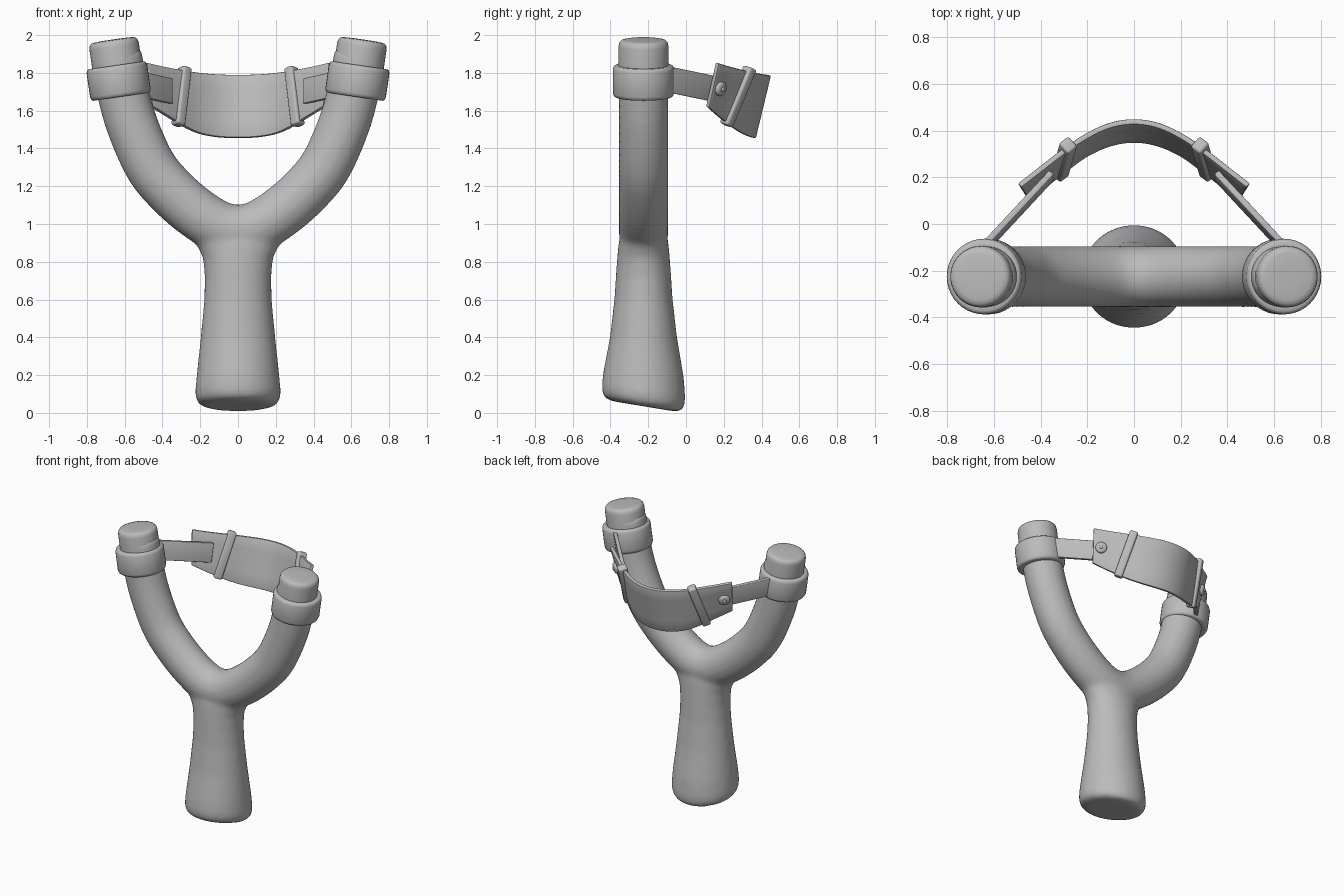
import bpy, bmesh, math
from mathutils import Vector, Matrix

cube = bpy.data.objects.get("Cube")
if cube:
    bpy.data.objects.remove(cube)

grey = bpy.data.materials.new("plain grey")
grey.use_nodes = True
grey.diffuse_color = (0.5, 0.5, 0.5, 1)
grey.node_tree.nodes["Principled BSDF"].inputs["Base Color"].default_value = (0.5, 0.5, 0.5, 1)

YC = -0.225  # depth of the frame's middle plane


def add_object(name, bm):
    bmesh.ops.recalc_face_normals(bm, faces=bm.faces)
    mesh = bpy.data.meshes.new(name)
    bm.to_mesh(mesh)
    bm.free()
    obj = bpy.data.objects.new(name, mesh)
    bpy.context.collection.objects.link(obj)
    return obj


def finish(obj, angle=40):
    """Apply the modifiers, then smooth and colour the part."""
    bpy.context.view_layer.update()
    graph = bpy.context.evaluated_depsgraph_get()
    mesh = bpy.data.meshes.new_from_object(obj.evaluated_get(graph))
    obj.modifiers.clear()
    obj.data = mesh
    mesh.materials.clear()
    mesh.materials.append(grey)
    mesh.shade_smooth()
    mesh.set_sharp_from_angle(angle=math.radians(angle))


def loft(bm, rings):
    """Skin closed rings of points and cap both ends."""
    loops = [[bm.verts.new(p) for p in ring] for ring in rings]
    n = len(loops[0])
    for a, b in zip(loops, loops[1:]):
        for i in range(n):
            bm.faces.new((a[i], a[(i + 1) % n], b[(i + 1) % n], b[i]))
    bm.faces.new(loops[0])
    bm.faces.new(loops[-1])


def spline(points, steps=6):
    """Catmull-Rom curve through the points."""
    pts = [Vector(p) for p in points]
    pts = [2 * pts[0] - pts[1]] + pts + [2 * pts[-1] - pts[-2]]
    out = []
    for a, b, c, d in zip(pts, pts[1:], pts[2:], pts[3:]):
        for k in range(steps):
            t = k / steps
            out.append(0.5 * (2 * b + (c - a) * t + (2 * a - 5 * b + 4 * c - d) * t ** 2
                              + (3 * b - a - 3 * c + d) * t ** 3))
    return out + [pts[-2]]


def ellipse(centre, u, v, n=40):
    angles = [2 * math.pi * i / n for i in range(n)]
    return [centre + u * math.cos(a) + v * math.sin(a) for a in angles]


def lathe(name, centre, axis, profile, n=40):
    """Turn (radius, height) pairs around an axis."""
    turn = Vector((0, 0, 1)).rotation_difference(axis).to_matrix()
    bm = bmesh.new()
    loft(bm, [[centre + turn @ p for p in
               ellipse(Vector((0, 0, h)), Vector((r, 0, 0)), Vector((0, r, 0)), n)]
              for r, h in profile])
    finish(add_object(name, bm), 60)


def box(name, centre, along, up, size, bevel):
    """Rounded box with its length on 'along' and height on 'up'."""
    x = along.normalized()
    y = up.cross(x).normalized()
    z = x.cross(y)
    bm = bmesh.new()
    bmesh.ops.create_cube(bm, size=1, matrix=Matrix.Diagonal((*size, 1)))
    bmesh.ops.bevel(bm, geom=bm.edges[:], offset=bevel, segments=3, profile=0.5, affect='EDGES')
    frame = Matrix((x, y, z)).transposed().to_4x4()
    bm.transform(Matrix.Translation(centre) @ frame)
    finish(add_object(name, bm))


# Forked frame: a curved tube across both arms, fused with a flared handle
half = [(0.647, 1.90), (0.605, 1.68), (0.555, 1.51), (0.465, 1.31), (0.36, 1.18),
        (0.23, 1.065), (0.1, 0.985)]
path = half + [(0, 0.965)] + [(-x, z) for x, z in reversed(half)]
curve = spline([(x, YC, z) for x, z in path])
bm = bmesh.new()
rings = []
for i, p in enumerate(curve):
    tangent = (curve[min(i + 1, len(curve) - 1)] - curve[max(i - 1, 0)]).normalized()
    side = tangent.cross(Vector((0, 1, 0)))
    rings.append(ellipse(p, side * 0.138, Vector((0, 0.131, 0))))
loft(bm, rings)

# (height, half width, half depth, tilt) of the handle
handle = [(0.035, 0.165, 0.165, 0.165), (0.042, 0.20, 0.20, 0.165), (0.065, 0.222, 0.218, 0.15),
          (0.11, 0.227, 0.222, 0.13), (0.2, 0.219, 0.214, 0.06), (0.4, 0.198, 0.178, 0),
          (0.6, 0.179, 0.155, 0), (0.72, 0.176, 0.147, 0), (0.82, 0.186, 0.14, 0),
          (0.9, 0.225, 0.132, 0), (0.97, 0.27, 0.11, 0)]
loft(bm, [ellipse(Vector((0, YC, z)), Vector((rx, 0, 0)), Vector((0, ry, -tilt * ry)))
          for z, rx, ry, tilt in handle])
frame = add_object("forked_frame", bm)
remesh = frame.modifiers.new("fuse", 'REMESH')
remesh.mode = 'VOXEL'
remesh.voxel_size = 0.016
smooth = frame.modifiers.new("soften", 'SMOOTH')
smooth.factor = 0.5
smooth.iterations = 14
finish(frame, 80)

# Pouch: a curved strip between an upper and a lower edge
top = [(0.49, 0.165, 1.853), (0.4, 0.235, 1.832), (0.3, 0.312, 1.813), (0.2, 0.378, 1.798),
       (0.1, 0.423, 1.79)]
low = [(0.457, 0.113, 1.62), (0.375, 0.17, 1.57), (0.285, 0.24, 1.515), (0.2, 0.3, 1.478),
       (0.1, 0.343, 1.46)]


def whole_edge(edge, middle):
    return spline(edge + [middle] + [(-x, y, z) for x, y, z in reversed(edge)])


upper = whole_edge(top, (0, 0.438, 1.788))
lower = whole_edge(low, (0, 0.358, 1.457))
bm = bmesh.new()
columns = [[bm.verts.new(a.lerp(b, k / 4)) for k in range(5)] for a, b in zip(upper, lower)]
for a, b in zip(columns, columns[1:]):
    for k in range(4):
        bm.faces.new((a[k], a[k + 1], b[k + 1], b[k]))
pouch = add_object("pouch", bm)
solid = pouch.modifiers.new("thickness", 'SOLIDIFY')
solid.thickness = 0.024
solid.offset = 0
edge = pouch.modifiers.new("edge", 'BEVEL')
edge.width = 0.006
edge.segments = 2
finish(pouch)

for s, label in ((1, "left"), (-1, "right")):
    def side(x, y, z):
        return Vector((s * x, y, z))

    # Arm tip and the collar wrapped around it
    axis = side(0.145, 0, 0.99)
    lathe(label + "_arm_tip", side(0.66, YC, 1.97), axis,
          [(0.132, -0.16), (0.132, -0.03), (0.128, -0.01), (0.118, 0.001), (0.1, 0.005), (0.05, 0.007)])
    lathe(label + "_collar", side(0.632, YC, 1.757), axis,
          [(0.13, -0.084), (0.148, -0.084), (0.157, -0.078), (0.162, -0.064), (0.162, 0.064),
           (0.157, 0.078), (0.148, 0.084), (0.13, 0.084)])

    # Flat strap from the collar to the inside of the pouch
    start, end = side(0.63, -0.09, 1.765), side(0.353, 0.208, 1.703)
    box(label + "_strap", (start + end) / 2, end - start, side(0.1, 0.1, 1),
        ((end - start).length, 0.026, 0.136), 0.005)

    # Keeper loop around the pouch
    along = side(-0.09, 0.07, -0.04)
    box(label + "_keeper_loop", side(0.299, 0.276, 1.675), along, side(0.02, 0.075, 0.3),
        (0.056, 0.062, 0.333), 0.012)

    # Domed rivet with a raised centre
    outward = side(0.62, 0.75, -0.2).normalized()
    lathe(label + "_rivet", side(0.433, 0.175, 1.718) + outward * 0.008, outward,
          [(0.038, -0.01), (0.038, 0.009), (0.033, 0.016), (0.022, 0.019), (0.013, 0.02),
           (0.011, 0.025), (0.005, 0.027)], 24)
